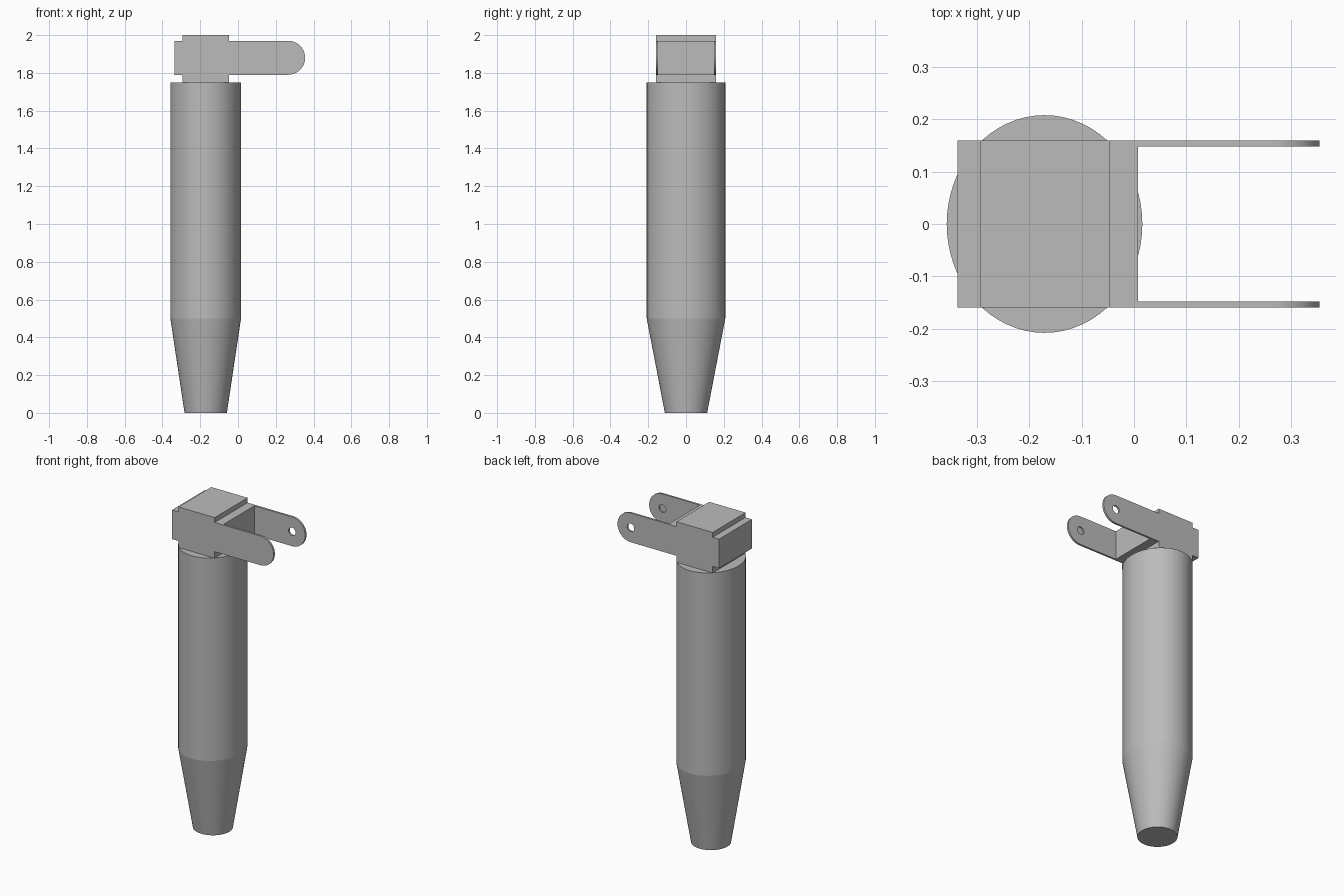
import bpy, bmesh, math
from mathutils import Matrix

cube = bpy.data.objects.get("Cube")
if cube:
    bpy.data.objects.remove(cube, do_unlink=True)

# Single flat grey
grey = bpy.data.materials.new("plain_grey")
grey.use_nodes = True
colour = (0.5, 0.5, 0.5, 1)
grey.diffuse_color = colour
grey.node_tree.nodes["Principled BSDF"].inputs["Base Color"].default_value = colour


def make_object(name, bm):
    bmesh.ops.recalc_face_normals(bm, faces=bm.faces)
    mesh = bpy.data.meshes.new(name)
    bm.to_mesh(mesh)
    bm.free()
    mesh.materials.append(grey)
    obj = bpy.data.objects.new(name, mesh)
    bpy.context.collection.objects.link(obj)
    return obj


def activate(obj):
    bpy.ops.object.select_all(action='DESELECT')
    obj.select_set(True)
    bpy.context.view_layer.objects.active = obj


def cut(obj, cutter):
    cutter.hide_render = True
    activate(obj)
    mod = obj.modifiers.new("cut", 'BOOLEAN')
    mod.operation = 'DIFFERENCE'
    mod.solver = 'EXACT'
    mod.object = cutter
    bpy.ops.object.modifier_apply(modifier=mod.name)
    bpy.data.objects.remove(cutter, do_unlink=True)


def smooth(obj):
    activate(obj)
    bpy.ops.object.shade_smooth_by_angle(angle=math.radians(7))


# Handle: oval grip tapering to a round foot
AXIS, SIDES = -0.171, 64
bm = bmesh.new()
rings = []
for z, rx, ry in [(0, 0.112, 0.112), (0.5, 0.187, 0.208), (1.75, 0.187, 0.208)]:
    angles = [math.tau * i / SIDES for i in range(SIDES)]
    rings.append([bm.verts.new((AXIS + rx * math.cos(a), ry * math.sin(a), z)) for a in angles])
for low, high in zip(rings, rings[1:]):
    for i in range(SIDES):
        j = (i + 1) % SIDES
        bm.faces.new((low[i], low[j], high[j], high[i]))
bm.faces.new(rings[0])
bm.faces.new(rings[-1])
smooth(make_object("handle", bm))

# Bracket: stepped block and rounded arm in one side profile
HALF, INNER = 0.16, 0.148
PIN_X, PIN_Z, ARM_R = 0.265, 1.88, 0.09
LOW, HIGH = PIN_Z - ARM_R, PIN_Z + ARM_R
POST_L, POST_R, BACK = -0.294, -0.047, -0.337
outline = [(BACK, HIGH), (BACK, LOW), (POST_L, LOW), (POST_L, 1.75),
           (POST_R, 1.75), (POST_R, LOW)]
for i in range(33):
    a = math.pi * (i / 32 - 0.5)
    outline.append((PIN_X + ARM_R * math.cos(a), PIN_Z + ARM_R * math.sin(a)))
outline += [(POST_R, HIGH), (POST_R, 2), (POST_L, 2), (POST_L, HIGH)]
bm = bmesh.new()
face = bm.faces.new([bm.verts.new((x, -HALF, z)) for x, z in outline])
extruded = bmesh.ops.extrude_face_region(bm, geom=[face])["geom"]
bmesh.ops.translate(bm, vec=(0, 2 * HALF, 0),
                    verts=[v for v in extruded if isinstance(v, bmesh.types.BMVert)])
bracket = make_object("bracket", bm)

# Open gap between the two arms
bm = bmesh.new()
bmesh.ops.create_cube(bm, size=1, matrix=Matrix.Translation((0.508, 0, PIN_Z))
                      @ Matrix.Diagonal((1, 2 * INNER, 1, 1)))
cut(bracket, make_object("gap_cutter", bm))

# Pin hole: through the back arm, blind in the front arm
bm = bmesh.new()
start, end = -0.157, 0.3
bmesh.ops.create_cone(bm, cap_ends=True, segments=64, radius1=0.024, radius2=0.024,
                      depth=end - start,
                      matrix=Matrix.Translation((PIN_X, (start + end) / 2, PIN_Z))
                      @ Matrix.Rotation(math.pi / 2, 4, 'X'))
cut(bracket, make_object("pin_cutter", bm))
smooth(bracket)
